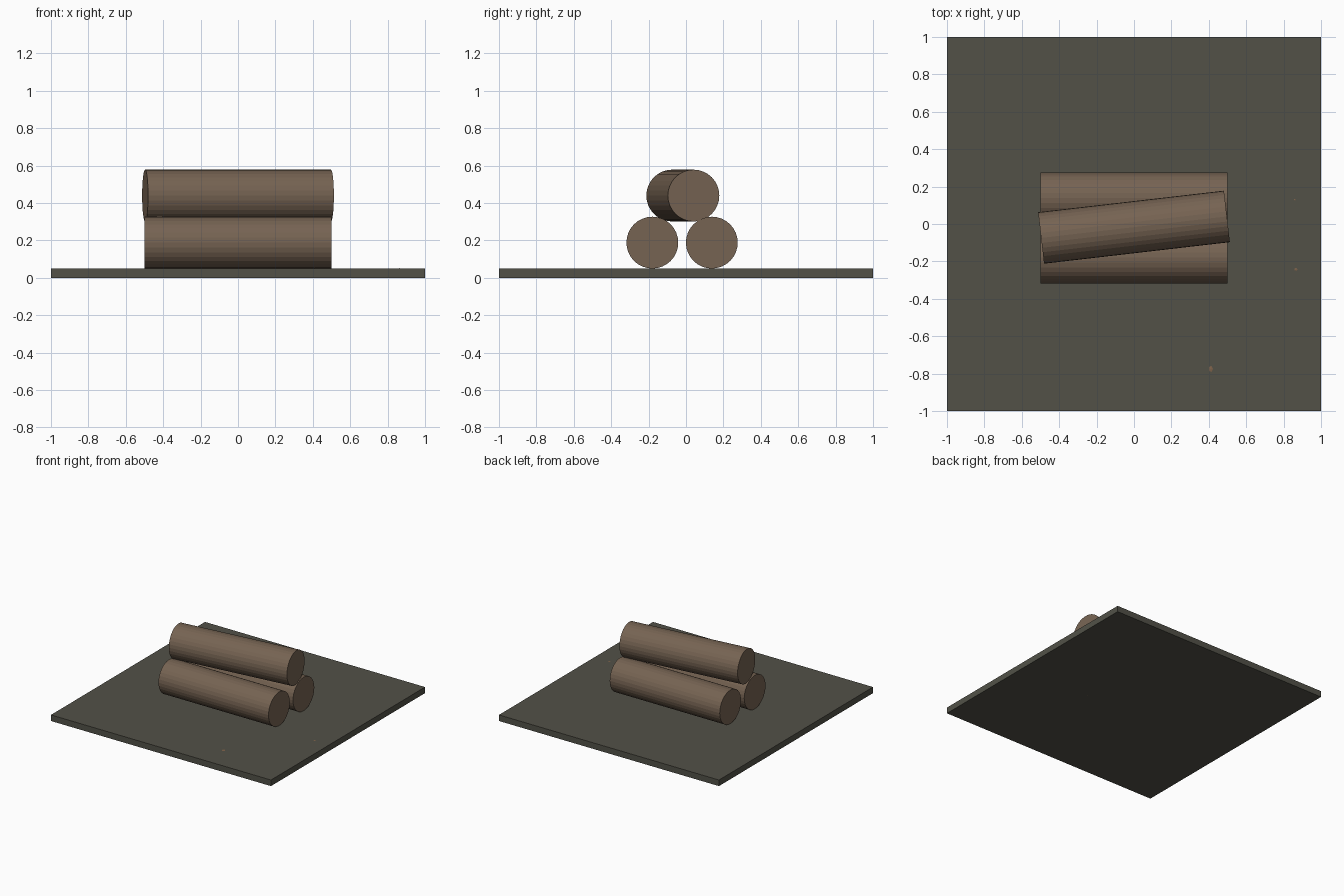
import bpy, math

if "Cube" in bpy.data.objects:
    bpy.data.objects.remove(bpy.data.objects["Cube"])

def material(name, rgb):
    m = bpy.data.materials.new(name)
    m.diffuse_color = (*rgb, 1)
    m.use_nodes = True
    m.node_tree.nodes["Principled BSDF"].inputs["Base Color"].default_value = m.diffuse_color
    return m

BARK = material("bark brown", (0.180, 0.125, 0.085))
SOIL = material("dark soil", (0.085, 0.083, 0.064))
CHIP = material("wood chip brown", (0.215, 0.125, 0.070))

def finish(name, mat):
    ob = bpy.context.object
    ob.name = name
    ob.data.materials.append(mat)
    return ob

# Square ground slab
bpy.ops.mesh.primitive_cube_add(size=1, location=(0, 0, 0.025))
slab = finish("ground_slab", SOIL)
slab.scale = (2, 2, 0.05)

# Three logs lying along x: two on the slab, one skewed on top
R = 0.1385
def log(name, y, z, turn=0):
    bpy.ops.mesh.primitive_cylinder_add(
        vertices=32, radius=R, depth=1, location=(0, y, z),
        rotation=(0, math.pi / 2, math.radians(turn)))
    finish(name, BARK)

log("front_log", -0.18, 0.05 + R)
log("back_log", 0.138, 0.05 + R)
log("top_log", -0.017, 0.44, 6.6)

# Tiny wood chips buried in the slab, just breaking its surface
for i, (x, y, z, rx, ry) in enumerate([
        (0.41, -0.775, 0.041, 0.025, 0.034),
        (0.865, -0.243, 0.041, 0.02, 0.016),
        (0.86, 0.13, 0.0405, 0.012, 0.014),
        (0.36, -0.12, 0.0095, 0.012, 0.012)]):
    bpy.ops.mesh.primitive_ico_sphere_add(subdivisions=2, radius=1, location=(x, y, z))
    chip = finish(f"wood_chip_{i + 1}", CHIP)
    chip.scale = (rx, ry, 0.0105)
